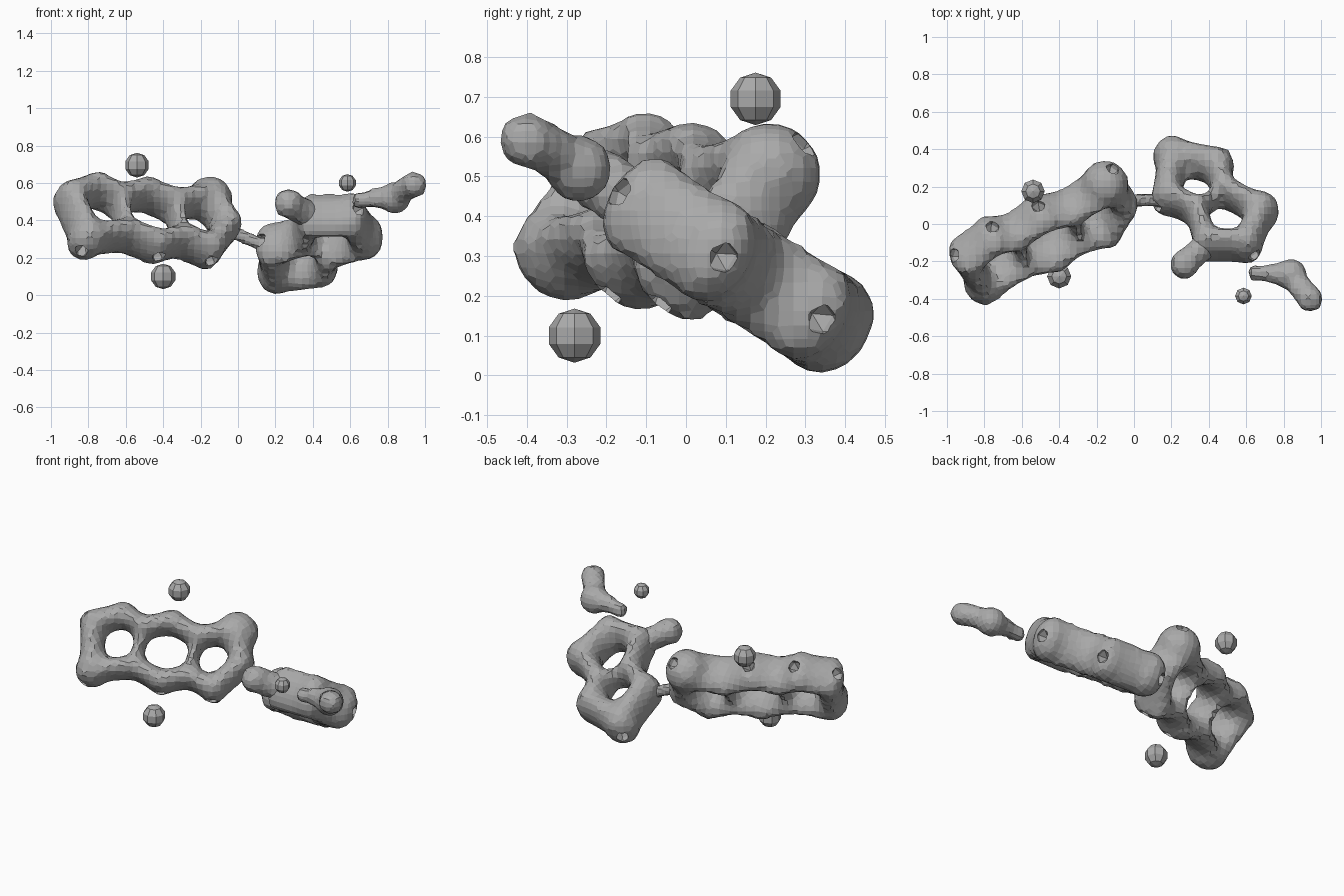
import bpy, bmesh
from mathutils import Matrix, Vector

cube = bpy.data.objects.get("Cube")
if cube:
    bpy.data.objects.remove(cube)

grey = bpy.data.materials.new("neutral grey")
grey.use_nodes = True
grey.diffuse_color = (0.4, 0.4, 0.4, 1)
grey.node_tree.nodes["Principled BSDF"].inputs["Base Color"].default_value = (0.4, 0.4, 0.4, 1)


def frame(centre, a, b, c):
    """Matrix whose columns are the scaled axes a, b, c."""
    m = Matrix((a, b, c)).transposed().to_4x4()
    m.translation = centre
    return m


def finish(name, bm):
    mesh = bpy.data.meshes.new(name)
    bm.to_mesh(mesh)
    bm.free()
    obj = bpy.data.objects.new(name, mesh)
    bpy.context.collection.objects.link(obj)
    mesh.materials.append(grey)
    return obj


def lumpy_network(name, nodes, links, normal, half, voxel):
    """Blobs joined by struts, at least half deep along the normal, then fused."""
    bm = bmesh.new()
    n = Vector(normal).normalized()
    side = n.orthogonal().normalized()
    for x, y, z, r in nodes:
        m = frame((x, y, z), side * r, n.cross(side) * r, n * max(half, r))
        bmesh.ops.create_icosphere(bm, subdivisions=2, radius=1, matrix=m)
    for i, j, thin in links:
        a, b = Vector(nodes[i][:3]), Vector(nodes[j][:3])
        d = b - a
        across = d.cross(n).normalized()
        up = across.cross(d).normalized()
        r = thin * min(nodes[i][3], nodes[j][3])
        m = frame((a + b) / 2, across * r, up * max(r, half * (0.5 + thin / 2)), d)
        bmesh.ops.create_cone(bm, cap_ends=True, segments=10, radius1=1,
                              radius2=1, depth=1, matrix=m)
    bmesh.ops.recalc_face_normals(bm, faces=bm.faces)
    obj = finish(name, bm)
    fuse = obj.modifiers.new("fuse", "REMESH")
    fuse.mode = "VOXEL"
    fuse.voxel_size = voxel
    soften = obj.modifiers.new("soften", "SMOOTH")
    soften.factor, soften.iterations = 0.5, 1
    return obj


def rim_pits(obj, nodes, links, normal):
    """Pits in the outer rim at every corner that has two neighbours."""
    bm = bmesh.new()
    n = Vector(normal).normalized()
    for k, (x, y, z, r) in enumerate(nodes):
        near = [j if i == k else i for i, j, _ in links if k in (i, j)]
        if len(near) != 2:
            continue
        here = Vector((x, y, z))
        out = (here - sum((Vector(nodes[i][:3]) for i in near), Vector()) / 2).normalized()
        m = frame(here + out * r, n.cross(out) * 0.042, n * 0.045, out * 0.08)
        bmesh.ops.create_icosphere(bm, subdivisions=1, radius=1, matrix=m)
    bmesh.ops.recalc_face_normals(bm, faces=bm.faces)
    cutter = finish(obj.name + "_pit_cutter", bm)
    cutter.hide_render = True
    cutter.hide_viewport = True
    cut = obj.modifiers.new("pits", "BOOLEAN")
    cut.operation = "DIFFERENCE"
    cut.object = cutter


# Three fused rings, laid out in their own tilted plane
origin = Vector((-0.47, -0.05, 0.40))
along = Vector((0.91, 0.40, -0.09))
upward = Vector((-0.18, 0.59, 0.785))
layout = [(-.46, .10, .083), (-.29, .175, .083), (-.165, .12, .075), (0, .18, .08),
          (.16, .12, .075), (.385, .185, .13), (.45, 0, .08), (.31, -.175, .08),
          (.16, -.12, .075), (0, -.18, .08), (-.165, -.12, .075), (-.41, -.18, .105)]
atoms = [(*(origin + along * p + upward * q), r) for p, q, r in layout]
count = len(atoms)
bonds = [(i, (i + 1) % count, 0.9) for i in range(count)] + [(2, 10, .5), (4, 8, .5)]
face = along.cross(upward)
rings = lumpy_network("triple_ring", atoms, bonds, face, 0.138, 0.036)
rim_pits(rings, atoms, bonds, face)

# Two fused rings with a short side arm
flat = [(.175, .14, .09), (.205, .36, .11), (.445, .31, .098), (.48, .175, .075),
        (.68, .07, .103), (.605, -.115, .088), (.385, -.11, .08), (.335, .07, .07)]
atoms = [(x, y, .355 - .63 * y, r) for x, y, r in flat]
bonds = [(i, i + 1, 0.9) for i in range(7)] + [(7, 0, .9), (3, 7, .5)]
face = (0, 0.53, 0.85)
rings = lumpy_network("double_ring", atoms, bonds, face, 0.142, 0.036)
rim_pits(rings, atoms, bonds, face)
arm = [atoms[6], (.27, -.215, .49, .085)]
lumpy_network("side_arm", arm, [(0, 1, 0.85)], face, 0.09, 0.036)

# Thin neck between the two ring groups
neck = [(-.06, .125, .35, .05), (.15, .13, .26, .05)]
lumpy_network("neck", neck, [(0, 1, 0.75)], face, 0.04, 0.025)

# Detached tail that swells towards its tip
tail = [(.65, -.26, .505, .05), (.74, -.265, .52, .06), (.84, -.27, .52, .09),
        (.90, -.35, .57, .07), (.94, -.40, .59, .075)]
lumpy_network("tail", tail, [(i, i + 1, 0.9) for i in range(4)], (0, 0, 1), 0.0, 0.03)

# Free-floating beads
for name, place, radius in (("upper_bead", (-.54, .175, .695), .066),
                            ("lower_bead", (-.40, -.28, .10), .068),
                            ("front_bead", (.585, -.385, .60), .047)):
    bm = bmesh.new()
    bmesh.ops.create_uvsphere(bm, u_segments=8, v_segments=5, radius=radius,
                              matrix=Matrix.Translation(place))
    finish(name, bm)
